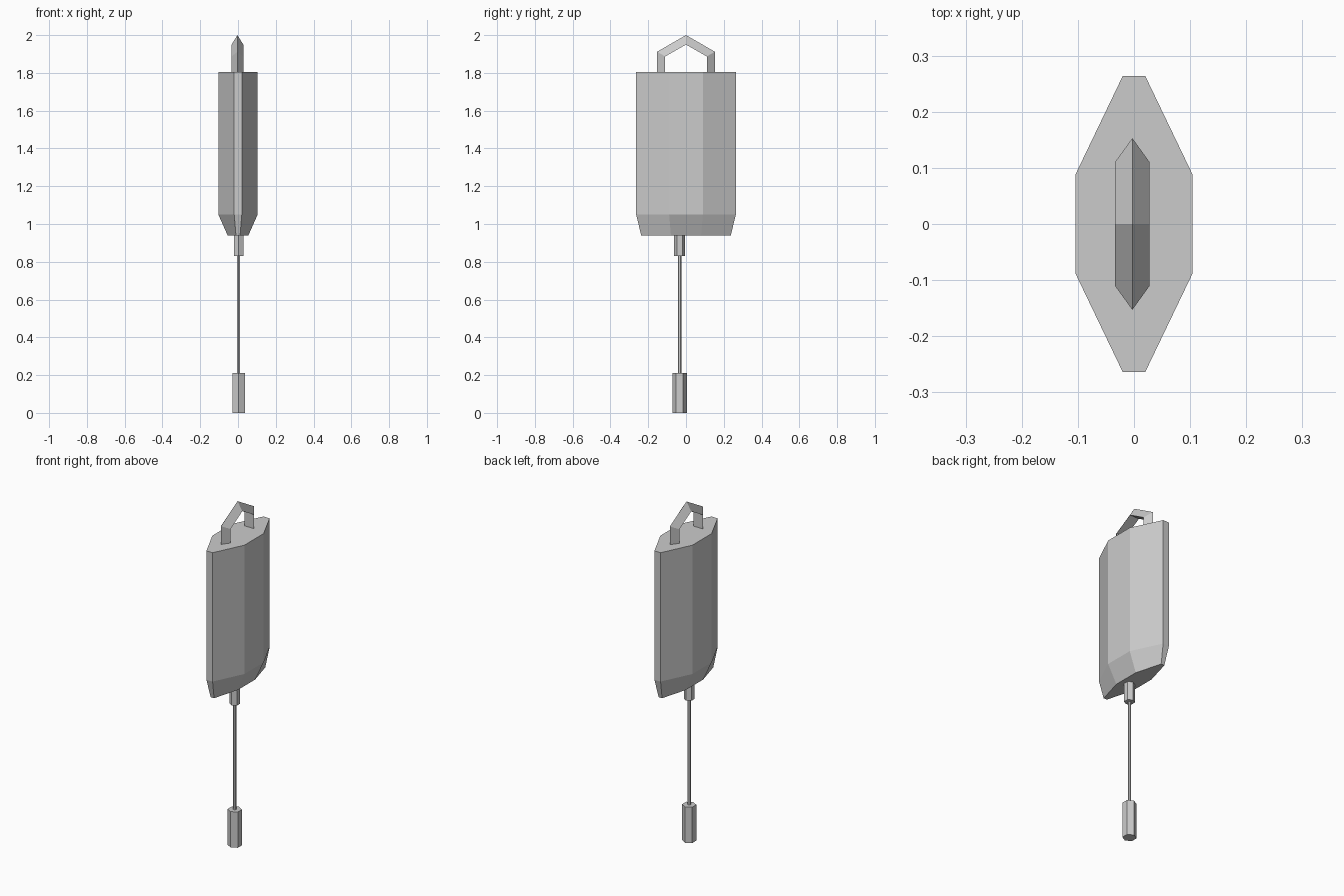
import bpy
import bmesh
from math import pi

cube = bpy.data.objects.get("Cube")
if cube:
    bpy.data.objects.remove(cube)

grey = bpy.data.materials.new("light grey")
grey.use_nodes = True
GREY = (0.6, 0.6, 0.6, 1)
grey.diffuse_color = GREY
grey.node_tree.nodes["Principled BSDF"].inputs["Base Color"].default_value = GREY


def loft(name, rings):
    """Skin a list of equal-length vertex rings and cap both ends."""
    bm = bmesh.new()
    loops = [[bm.verts.new(p) for p in ring] for ring in rings]
    n = len(loops[0])
    for a, b in zip(loops, loops[1:]):
        for i in range(n):
            j = (i + 1) % n
            bm.faces.new((a[i], a[j], b[j], b[i]))
    bm.faces.new(loops[0][::-1])
    bm.faces.new(loops[-1])
    bmesh.ops.recalc_face_normals(bm, faces=bm.faces)
    mesh = bpy.data.meshes.new(name)
    bm.to_mesh(mesh)
    bm.free()
    mesh.materials.append(grey)
    obj = bpy.data.objects.new(name, mesh)
    bpy.context.collection.objects.link(obj)


def octagon(tip_x, tip_y, side_x, side_y, z):
    quarter = [(side_x, side_y), (tip_x, tip_y)]
    half = quarter + [(-x, y) for x, y in reversed(quarter)]
    return [(x, y, z) for x, y in half + [(-x, -y) for x, y in half]]


def hex_rod(name, radius, bottom, top):
    bpy.ops.mesh.primitive_cylinder_add(
        vertices=6, radius=radius, depth=top - bottom,
        location=(0.003, -0.034, (bottom + top) / 2))
    obj = bpy.context.object
    obj.name = name
    obj.data.materials.append(grey)


# Flattened body with a tapered lower end
loft("body", [
    octagon(0.011, 0.237, 0.055, 0.08, 0.94),
    octagon(0.02, 0.264, 0.104, 0.089, 1.05),
    octagon(0.02, 0.264, 0.104, 0.089, 1.805),
])

# Peaked carrying handle with a triangular section, ridge outward
outer = [(-0.153, 1.8), (-0.153, 1.912), (0, 2.0), (0.153, 1.912), (0.153, 1.8)]
inner = [(-0.11, 1.8), (-0.11, 1.887), (0, 1.95), (0.11, 1.887), (0.11, 1.8)]
loft("handle", [
    [(-0.003, yo, zo), (0.028, yi, zi), (-0.034, yi, zi)]
    for (yo, zo), (yi, zi) in zip(outer, inner)
])

# Socket, thin stem and weighted tip hanging below
hex_rod("socket", 0.029, 0.83, 0.945)
hex_rod("stem", 0.009, 0.2, 0.835)
hex_rod("tip", 0.038, 0, 0.21)
